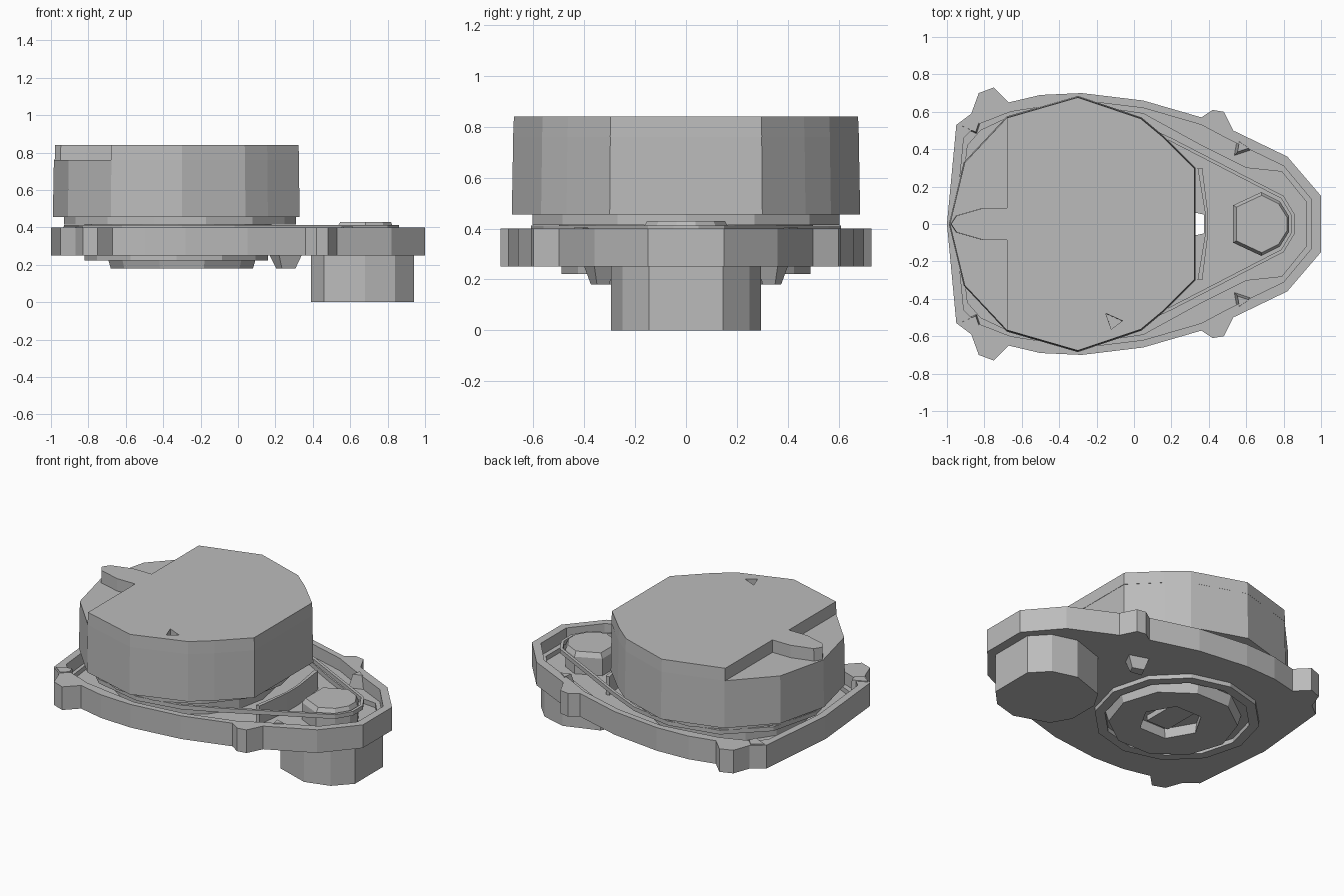
import bpy, bmesh, math
from mathutils import Vector

if "Cube" in bpy.data.objects:
    bpy.data.objects.remove(bpy.data.objects["Cube"], do_unlink=True)

grey = bpy.data.materials.new("plain grey")
grey.use_nodes = True
COLOUR = (0.5, 0.5, 0.5, 1)
grey.diffuse_color = COLOUR
grey.node_tree.nodes["Principled BSDF"].inputs["Base Color"].default_value = COLOUR


def mirrored(half):
    """Closed outline from its +y half, given from the right end to the left."""
    back = [(x, -y) for x, y in reversed(half) if y > 0]
    return half + back


def flipped(points):
    return [(x, -y) for x, y in points]


def ngon(cx, radius, sides, turn=0.0):
    return [(cx + radius * math.cos(turn + math.tau * i / sides),
             radius * math.sin(turn + math.tau * i / sides)) for i in range(sides)]


def inset(loop, d):
    """Move a counter-clockwise outline inwards by d."""
    result = []
    for i, p in enumerate(loop):
        a, b, c = Vector(loop[i - 1]), Vector(p), Vector(loop[(i + 1) % len(loop)])
        n1 = (b - a).orthogonal().normalized()
        n2 = (c - b).orthogonal().normalized()
        result.append(tuple(b + (n1 + n2) * d / (1 + n1.dot(n2))))
    return result


def plate(name, loops, z0, z1, taper=1.0):
    """Solid between two heights; loops after the first are holes."""
    bm = bmesh.new()
    outer = loops[0]
    cx = sum(p[0] for p in outer) / len(outer)
    cy = sum(p[1] for p in outer) / len(outer)
    caps = [[], []]
    for loop in loops:
        rings = []
        for level, (z, s) in enumerate(((z0, 1.0), (z1, taper))):
            ring = [bm.verts.new((cx + (x - cx) * s, cy + (y - cy) * s, z)) for x, y in loop]
            caps[level] += [bm.edges.new((ring[i - 1], ring[i])) for i in range(len(ring))]
            rings.append(ring)
        low, high = rings
        for i in range(len(low)):
            bm.faces.new((low[i - 1], low[i], high[i], high[i - 1]))
    for edges in caps:
        bmesh.ops.triangle_fill(bm, edges=edges, use_beauty=True, normal=(0, 0, 1))
    bmesh.ops.recalc_face_normals(bm, faces=bm.faces[:])
    mesh = bpy.data.meshes.new(name)
    bm.to_mesh(mesh)
    bm.free()
    mesh.materials.append(grey)
    obj = bpy.data.objects.new(name, mesh)
    bpy.context.collection.objects.link(obj)
    return obj


# Tray: floor with a slot, raised rim with four mounting ears, inner ledge
outline = mirrored([(1.0, 0.15), (0.82, 0.36), (0.53, 0.5), (0.48, 0.6), (0.42, 0.61),
                    (0.36, 0.57), (0.05, 0.66), (-0.28, 0.7), (-0.5, 0.69), (-0.67, 0.65),
                    (-0.75, 0.73), (-0.83, 0.7), (-0.87, 0.59), (-0.95, 0.53), (-1.0, 0)])
inner = mirrored([(0.95, 0.13), (0.8, 0.31), (0.51, 0.45), (0.36, 0.53), (0.05, 0.62),
                  (-0.28, 0.66), (-0.66, 0.6), (-0.84, 0.53), (-0.91, 0.46), (-0.955, 0)])
ledge = mirrored([(0.92, 0.12), (0.79, 0.28), (0.6, 0.3), (0.36, 0.42), (0.05, 0.59),
                  (-0.28, 0.64), (-0.65, 0.58), (-0.82, 0.5), (-0.89, 0.42), (-0.94, 0)])
slot = [(0.33, -0.06), (0.375, -0.05), (0.375, 0.05), (0.33, 0.06)]
plate("tray_floor", [outline, slot], 0.25, 0.29)
plate("tray_rim", [outline, inner], 0.29, 0.4)
plate("tray_ledge", [inner, ledge], 0.29, 0.32)
plate("slot_guard", [mirrored([(0.34, 0.3), (0.365, 0.3), (0.395, 0.06), (0.395, 0)])[:3]
                     + [(0.395, -0.06), (0.365, -0.3), (0.34, -0.3), (0.38, -0.06), (0.38, 0.06)]],
      0.29, 0.41)

# Clips on the tray and hooks under it, one per side
clip = [(0.53, 0.36), (0.65, 0.4), (0.55, 0.47)]
corner = [(-0.95, 0.53), (-0.84, 0.48), (-0.82, 0.54), (-0.87, 0.59)]
hook = [(0.17, 0.3), (0.3, 0.28), (0.34, 0.36), (0.22, 0.4)]
for side, turn in (("left", lambda p: p), ("right", flipped)):
    plate(side + "_belt_clip", [turn(clip)], 0.29, 0.405, 0.5)
    plate(side + "_corner_clip", [turn(corner)], 0.29, 0.405, 0.8)
    plate(side + "_hook", [turn(hook)], 0.25, 0.18, 0.6)

# Drum: hub, under-disc, main body, top layer with a tab and a finger dimple
plate("drum_hub", [ngon(-0.32, 0.5, 16)], 0.29, 0.42)
plate("under_disc", [ngon(-0.31, 0.62, 14)], 0.415, 0.456)
body = mirrored([(0.33, 0.3), (0.16, 0.47), (0.04, 0.57), (-0.3, 0.685), (-0.68, 0.575),
                 (-0.91, 0.33), (-0.99, 0)])
plate("drum_body", [body], 0.455, 0.76, 0.992)
top = mirrored([(0.327, 0.298), (0.158, 0.466), (0.038, 0.566), (-0.3, 0.68), (-0.68, 0.57),
                (-0.68, 0.085), (-0.81, 0.085), (-0.95, 0.045), (-0.98, 0)])
dimple = [(-0.15, -0.48), (-0.06, -0.52), (-0.12, -0.565)]
plate("drum_top", [top, dimple], 0.76, 0.84, 0.995)

# Drive belt and pulley
belt = mirrored([(0.86, 0.05), (0.8, 0.15), (0.2, 0.46), (-0.02, 0.56), (-0.3, 0.61),
                 (-0.62, 0.54), (-0.85, 0.32), (-0.93, 0)])
plate("drive_belt", [belt, inset(belt, 0.018)], 0.385, 0.412)
pulley = mirrored([(0.83, 0.04), (0.78, 0.12), (0.68, 0.17), (0.53, 0.1)])
plate("pulley", [pulley], 0.29, 0.4)
plate("pulley_cap", [pulley], 0.4, 0.43, 0.9)

# Motor housing below the tray
motor = mirrored([(0.94, 0.145), (0.84, 0.25), (0.68, 0.295), (0.46, 0.22), (0.39, 0.1)])
plate("motor", [motor], 0, 0.25)

# Bearing plates under the drum
plate("outer_bearing_ring", [ngon(-0.33, 0.49, 12), ngon(-0.33, 0.43, 12)], 0.25, 0.222)
plate("bearing_plate", [ngon(-0.3, 0.4, 10), ngon(-0.28, 0.2, 6)], 0.25, 0.18, 0.95)
plate("bearing_bar", [[(-0.36, -0.12), (-0.2, -0.12), (-0.2, 0.12), (-0.36, 0.12)]], 0.25, 0.215)
